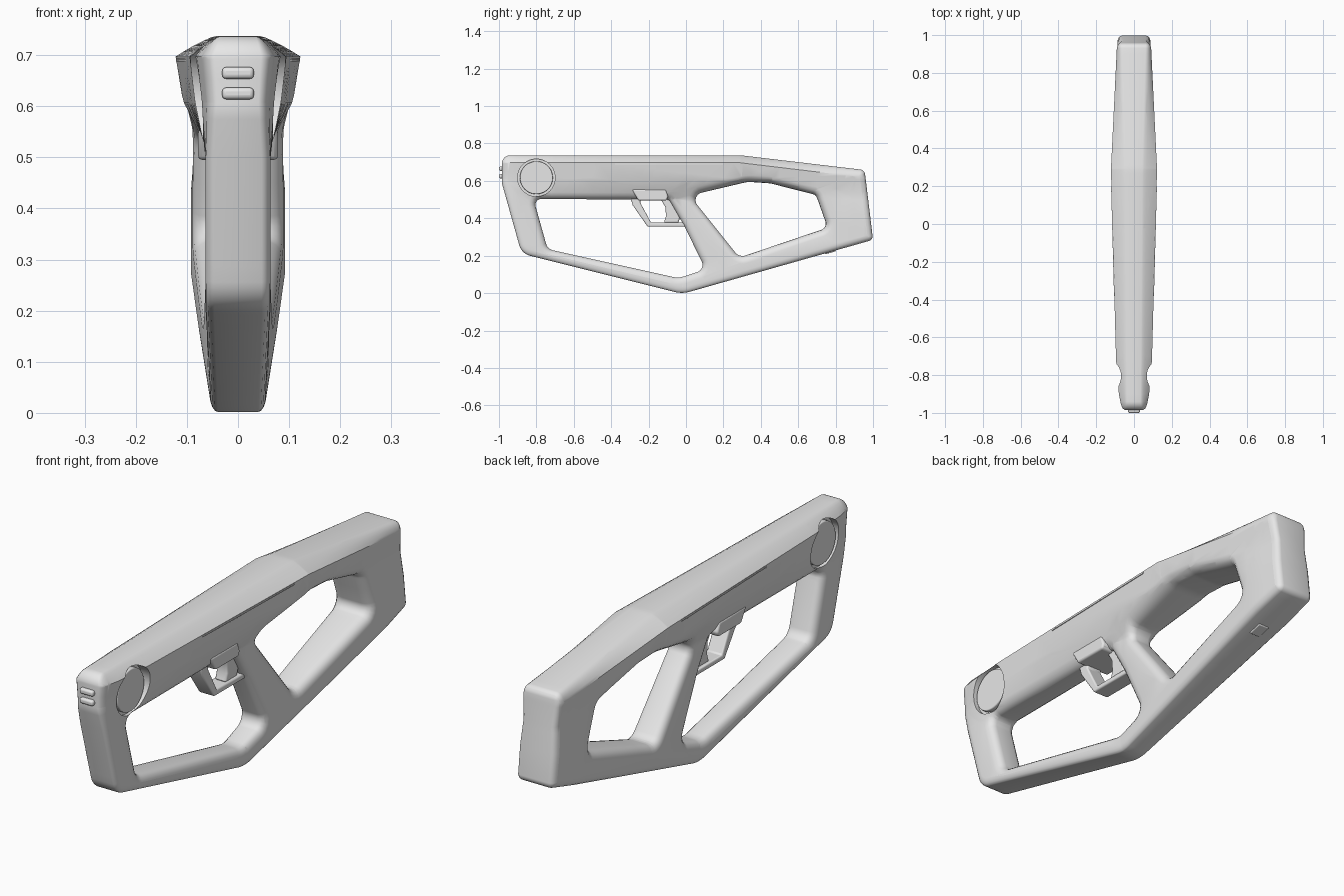
import bpy, bmesh, math
from mathutils import Vector, Matrix

if "Cube" in bpy.data.objects:
    bpy.data.objects.remove(bpy.data.objects["Cube"])

grey = bpy.data.materials.new("plain grey")
grey.use_nodes = True
grey.diffuse_color = (0.8, 0.8, 0.8, 1)
for node in grey.node_tree.nodes:
    if node.type == 'BSDF_PRINCIPLED':
        node.inputs["Base Color"].default_value = (0.8, 0.8, 0.8, 1)


def finish(name, bm, bevel=0.0):
    """Turn a bmesh into a smooth-shaded object."""
    bmesh.ops.recalc_face_normals(bm, faces=bm.faces[:])
    mesh = bpy.data.meshes.new(name)
    bm.to_mesh(mesh)
    bm.free()
    mesh.materials.append(grey)
    ob = bpy.data.objects.new(name, mesh)
    bpy.context.collection.objects.link(ob)
    if bevel:
        mod = ob.modifiers.new("soft edges", 'BEVEL')
        mod.width, mod.segments, mod.limit_method = bevel, 3, 'ANGLE'
    smooth(ob)
    return ob


def smooth(ob):
    bpy.ops.object.select_all(action='DESELECT')
    ob.select_set(True)
    bpy.context.view_layer.objects.active = ob
    bpy.ops.object.shade_smooth_by_angle(angle=math.radians(35))


def lerp(knots, t):
    """Piecewise linear lookup."""
    if t <= knots[0][0]:
        return knots[0][1]
    for (a, u), (b, v) in zip(knots, knots[1:]):
        if t <= b:
            return u + (v - u) * (t - a) / (b - a)
    return knots[-1][1]


def fillet(corners, ccw, steps=6):
    """Round each (y, z, radius) corner and fix the winding."""
    pts = []
    for i, (y, z, r) in enumerate(corners):
        p = Vector((y, z))
        a = (Vector(corners[i - 1][:2]) - p).normalized()
        b = (Vector(corners[(i + 1) % len(corners)][:2]) - p).normalized()
        half = a.angle(b) / 2
        centre = p + (a + b).normalized() * (r / math.sin(half))
        start = p + a * (r / math.tan(half)) - centre
        end = p + b * (r / math.tan(half)) - centre
        for k in range(steps + 1):
            d = start.lerp(end, k / steps).normalized()
            pts.append(centre + d * r)
    area = sum(p.x * q.y - q.x * p.y for p, q in zip(pts, pts[1:] + pts[:1]))
    return pts if (area > 0) == ccw else pts[::-1]


def inset(pts, dist):
    """Shift a closed outline to its left, into the material."""
    out = []
    for i, p in enumerate(pts):
        d1 = (p - pts[i - 1]).normalized()
        d2 = (pts[(i + 1) % len(pts)] - p).normalized()
        n1, n2 = Vector((-d1.y, d1.x)), Vector((-d2.y, d2.x))
        out.append(p + (n1 + n2) * (dist / (1 + n1.dot(n2))))
    return out


# Frame outline and its two openings
outer = [(-.985, .737, .045), (-.985, .59, .12), (-.879, .211, .08),
         (-.02, -.004, .16), (1, .285, .025), (.955, .658, .03), (.29, .737, .4)]
front_hole = [(-.815, .503, .03), (-.09, .5, .025), (-.01, .36, .1),
              (.105, .127, .04), (-.04, .08, .1), (-.74, .235, .05)]
rear_hole = [(.02, .522, .04), (.33, .595, .15), (.45, .587, .15),
             (.695, .525, .035), (.757, .35, .035), (.285, .19, .05)]

# Half widths along the length, at the top, the ridge and the lower frame
TOP = [(-1, .048), (.29, .06), (.95, .085)]
RIDGE = [(-1, .06), (-.9, .08), (-.72, .095), (.29, .122), (.95, .09)]
LOW = [(-1, .064), (-.8, .064), (-.02, .054), (.5, .078), (.85, .092), (1, .086)]
DEPTHS = [.04, .13, .235]
PEAK, BEND, SLOPE = .737, .29, .119


def half_width(y, z):
    depth = PEAK - SLOPE * max(0, y - BEND) - z
    ridge = lerp(RIDGE, y)
    return lerp([(0, lerp(TOP, y)), (DEPTHS[0], ridge),
                 (DEPTHS[1], ridge * .88), (DEPTHS[2], lerp(LOW, y))], depth)


# Body: rounded rims around every outline, filled sides, then shaped in width
bm = bmesh.new()
caps = {-1: [], 1: []}
STEPS = 4
for corners, ccw, radius, rim in ((outer, True, .03, .72),
                                  (front_hole, False, .036, .5),
                                  (rear_hole, False, .036, .5)):
    pts = fillet(corners, ccw)
    levels = []
    for k in range(STEPS + 1):
        a = math.pi / 2 * k / STEPS
        levels.append((rim + (1 - rim) * math.sin(a), radius * (1 - math.cos(a))))
    levels = [(-x, d) for x, d in reversed(levels)] + levels
    rings = [[bm.verts.new((x, p.x, p.y)) for p in inset(pts, d)] for x, d in levels]
    n = len(pts)
    for r1, r2 in zip(rings, rings[1:]):
        for i in range(n):
            j = (i + 1) % n
            bm.faces.new((r1[i], r1[j], r2[j], r2[i]))
    for side, ring in ((-1, rings[0]), (1, rings[-1])):
        caps[side] += [bm.edges.get((ring[i], ring[(i + 1) % n])) for i in range(n)]
for side, edges in caps.items():
    bmesh.ops.triangle_fill(bm, use_beauty=True, edges=edges, normal=(side, 0, 0))


def cut(co, no):
    bmesh.ops.bisect_plane(bm, geom=bm.verts[:] + bm.edges[:] + bm.faces[:],
                           dist=1e-5, plane_co=co, plane_no=no)


stations = {round(-.9 + .1 * i, 2) for i in range(19)}
stations |= {y for y, w in RIDGE + LOW if abs(y) < .96}
for y in sorted(stations):
    cut((0, y, 0), (0, 1, 0))
for depth in DEPTHS:
    cut((0, BEND, PEAK - depth), (0, 0, 1))
    cut((0, BEND, PEAK - depth), (0, SLOPE, 1))
for v in bm.verts:
    v.co.x *= half_width(v.co.y, v.co.z)
body = finish("body_frame", bm)


def add_discs(bm, radius, x_in, x_out):
    """One round plug on each side near the front."""
    for s in (-1, 1):
        place = Matrix.Translation((s * (x_in + x_out) / 2, -.8, .617))
        bmesh.ops.create_cone(bm, cap_ends=True, segments=48, radius1=radius,
                              radius2=radius, depth=x_out - x_in,
                              matrix=place @ Matrix.Rotation(math.pi / 2, 4, 'Y'))


# Round side recesses
bm = bmesh.new()
add_discs(bm, .1, .05, .2)
cutter = finish("recess_cutter", bm)
cutter.hide_render = True
mod = body.modifiers.new("recess", 'BOOLEAN')
mod.operation, mod.solver, mod.object = 'DIFFERENCE', 'EXACT', cutter
shaped = body.evaluated_get(bpy.context.evaluated_depsgraph_get())
body_mesh = bpy.data.meshes.new_from_object(shaped)
body.modifiers.clear()
body.data = body_mesh
bpy.data.objects.remove(cutter)
smooth(body)

# Side discs
bm = bmesh.new()
add_discs(bm, .088, .04, .068)
finish("side_discs", bm, .004)


def prism(name, pts, half, bevel):
    """Extrude a side profile across the width."""
    bm = bmesh.new()
    face = bm.faces.new([bm.verts.new((-half, y, z)) for y, z in pts])
    new = bmesh.ops.extrude_face_region(bm, geom=[face])["geom"]
    moved = [g for g in new if isinstance(g, bmesh.types.BMVert)]
    bmesh.ops.translate(bm, verts=moved, vec=(2 * half, 0, 0))
    return finish(name, bm, bevel)


def box(name, centre, size, bevel, rot=(0, 0, 0)):
    bm = bmesh.new()
    bmesh.ops.create_cube(bm, size=1)
    bmesh.ops.scale(bm, verts=bm.verts[:], vec=size)
    ob = finish(name, bm, bevel)
    ob.location, ob.rotation_euler = centre, rot
    return ob


# Trigger group
prism("trigger_guard", [(-.3, .52), (-.285, .47), (-.205, .355), (.01, .355),
                        (.01, .377), (-.187, .377), (-.245, .485), (-.24, .52)], .036, .006)
prism("trigger", [(-.14, .51), (-.11, .46), (-.107, .41), (-.118, .376),
                  (-.04, .376), (-.028, .42), (-.04, .51)], .026, .008)
prism("trigger_housing", [(-.29, .555), (-.11, .555), (-.095, .515),
                          (-.105, .495), (-.255, .495)], .078, .008)

# Front bars
for label, z in (("lower", .625), ("upper", .665)):
    box(label + "_front_bar", (0, -.985, z), (.062, .03, .023), .008)

# Side seam strips
for label, s in (("left", 1), ("right", -1)):
    box(label + "_seam", (s * .111, -.09, .69), (.005, .58, .006), .001,
        (0, 0, -s * .0267))

# Strap bar under the stock
box("strap_bar", (0, .77, .221), (.05, .06, .012), .004, (math.atan(.283), 0, 0))
